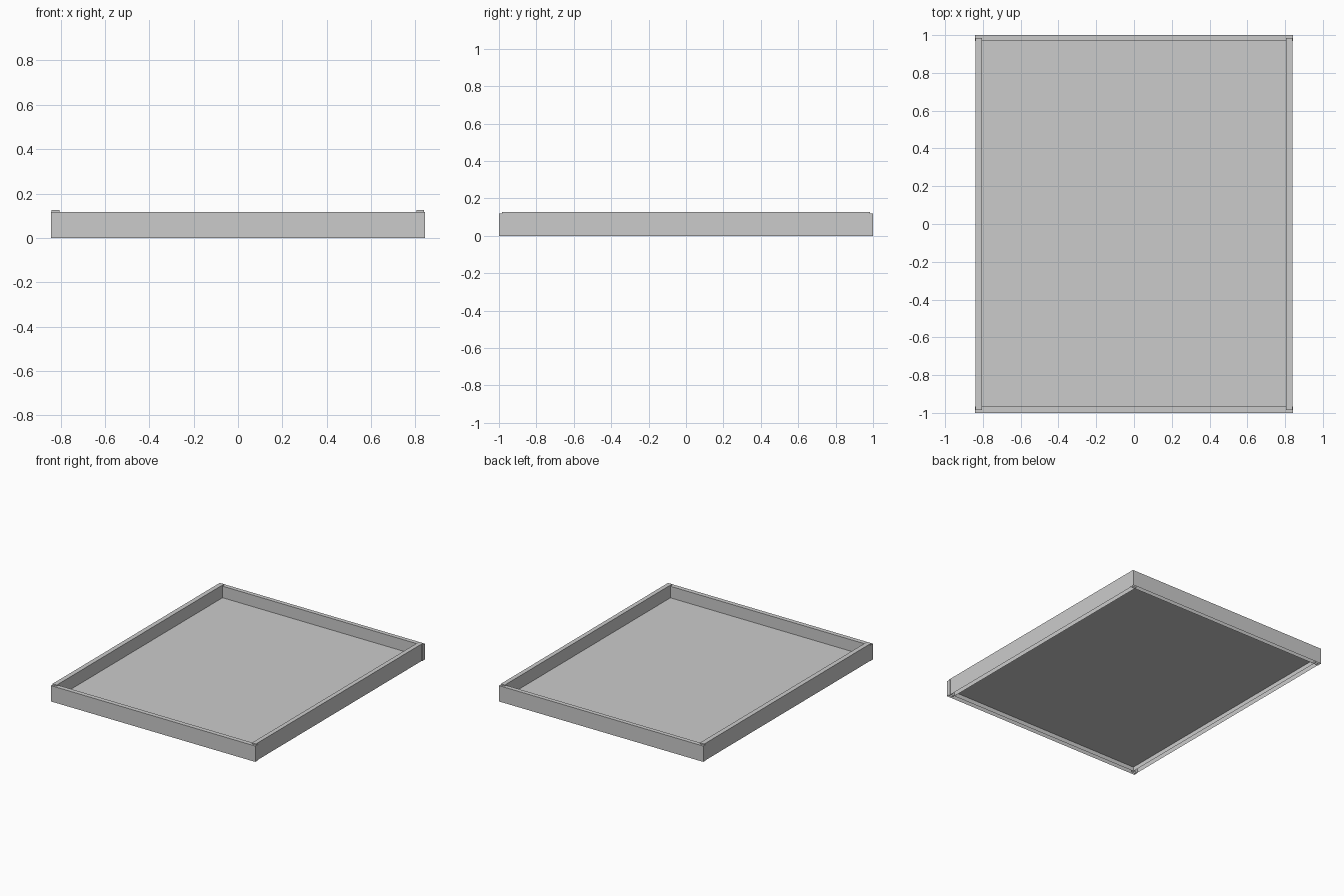
import bpy, bmesh

if "Cube" in bpy.data.objects:
    bpy.data.objects.remove(bpy.data.objects["Cube"])


def open_channel(name, x0, x1, y0, y1, height):
    """Thin-shelled rail: a box with its underside left open."""
    bm = bmesh.new()
    bmesh.ops.create_cube(bm, size=1)
    for v in bm.verts:
        v.co.x = x1 if v.co.x > 0 else x0
        v.co.y = y1 if v.co.y > 0 else y0
        v.co.z = height if v.co.z > 0 else 0
    bm.normal_update()
    under = [f for f in bm.faces if f.normal.z < -0.9]
    bmesh.ops.delete(bm, geom=under, context='FACES_ONLY')
    mesh = bpy.data.meshes.new(name)
    bm.to_mesh(mesh)
    bm.free()
    obj = bpy.data.objects.new(name, mesh)
    bpy.context.collection.objects.link(obj)
    return obj


# Front and back rails run the full width
open_channel("front_rail", -0.843, 0.843, -1.0, -0.966, 0.118)
open_channel("back_rail", -0.843, 0.843, 0.968, 1.0, 0.118)

# Side rails stand slightly taller and tuck into the end rails
open_channel("left_rail", -0.840, -0.805, -0.985, 0.985, 0.127)
open_channel("right_rail", 0.805, 0.838, -0.985, 0.985, 0.127)

# Floor panel, raised above the bottom edge of the rails
bpy.ops.mesh.primitive_plane_add(size=1, location=(0, 0, 0.032))
panel = bpy.context.object
panel.name = "floor_panel"
panel.scale = (1.614, 1.936, 1)
